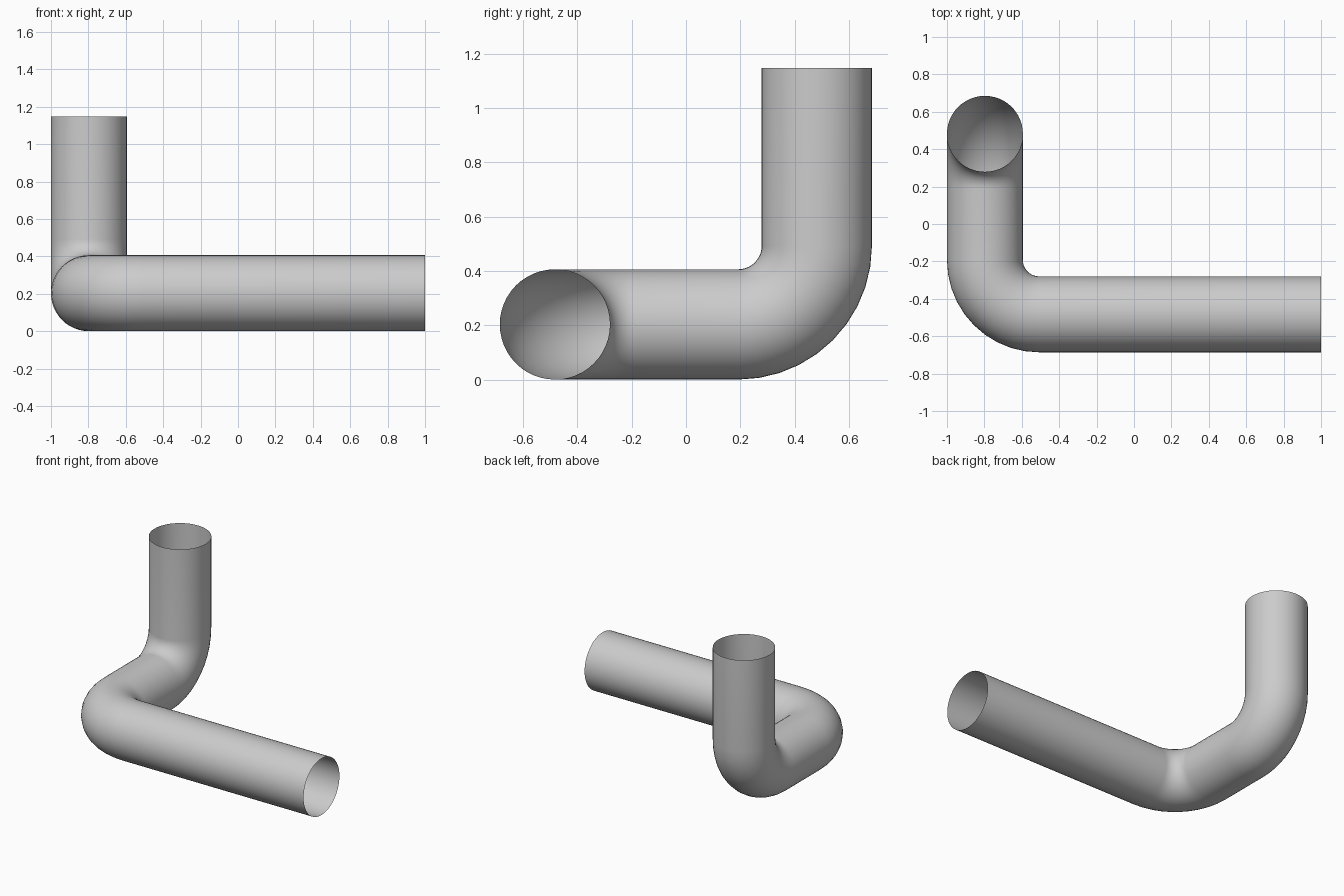
import bpy
import bmesh
from math import pi
from mathutils import Matrix, Vector

cube = bpy.data.objects.get("Cube")
if cube:
    bpy.data.objects.remove(cube, do_unlink=True)

RADIUS = 0.203       # pipe radius
BEND = 0.29          # centre-line radius of both elbows
LEFT_END, TOP_END = 1.0, 1.148
LEG_X = -1 + RADIUS  # x of the middle leg and riser
ARM_Y, RISER_Y = -0.483, 0.482

bm = bmesh.new()


def parts(geom):
    """Keep only the ring's vertices and edges."""
    return [g for g in geom if isinstance(g, (bmesh.types.BMVert, bmesh.types.BMEdge))]


def straight(ring, offset):
    """Extend the open pipe end along a straight run."""
    edges = [g for g in ring if isinstance(g, bmesh.types.BMEdge)]
    end = parts(bmesh.ops.extrude_edge_only(bm, edges=edges)["geom"])
    verts = [g for g in end if isinstance(g, bmesh.types.BMVert)]
    bmesh.ops.translate(bm, verts=verts, vec=Vector(offset))
    vert_set = set(verts)
    return verts + [e for e in bm.edges if all(v in vert_set for v in e.verts)]


def elbow(ring, centre, axis, angle):
    """Turn the open pipe end through a quarter bend."""
    return parts(bmesh.ops.spin(bm, geom=ring, cent=centre, axis=axis,
                                angle=angle, steps=10)["geom_last"])


# Open end of the long arm
placement = Matrix.Translation((LEFT_END, ARM_Y, RADIUS)) @ Matrix.Rotation(pi / 2, 4, "Y")
bmesh.ops.create_circle(bm, cap_ends=False, segments=48, radius=RADIUS, matrix=placement)
ring = list(bm.verts) + list(bm.edges)

# Long arm, flat elbow, middle leg, upward elbow, riser
turn_x, turn_y = LEG_X + BEND, ARM_Y + BEND
rise_y, rise_z = RISER_Y - BEND, RADIUS + BEND
ring = straight(ring, (turn_x - LEFT_END, 0, 0))
ring = elbow(ring, (turn_x, turn_y, RADIUS), (0, 0, 1), -pi / 2)
ring = straight(ring, (0, rise_y - turn_y, 0))
ring = elbow(ring, (LEG_X, rise_y, rise_z), (1, 0, 0), pi / 2)
straight(ring, (0, 0, TOP_END - rise_z))

bmesh.ops.remove_doubles(bm, verts=bm.verts, dist=0.0001)
bmesh.ops.recalc_face_normals(bm, faces=bm.faces)
for face in bm.faces:
    face.smooth = True

mesh = bpy.data.meshes.new("bent_pipe")
bm.to_mesh(mesh)
bm.free()

# Plain grey finish
grey = bpy.data.materials.new("light_grey")
grey.use_nodes = True
colour = (0.6, 0.6, 0.6, 1)
grey.diffuse_color = colour
grey.node_tree.nodes["Principled BSDF"].inputs["Base Color"].default_value = colour
mesh.materials.append(grey)

pipe = bpy.data.objects.new("bent_pipe", mesh)
bpy.context.collection.objects.link(pipe)
